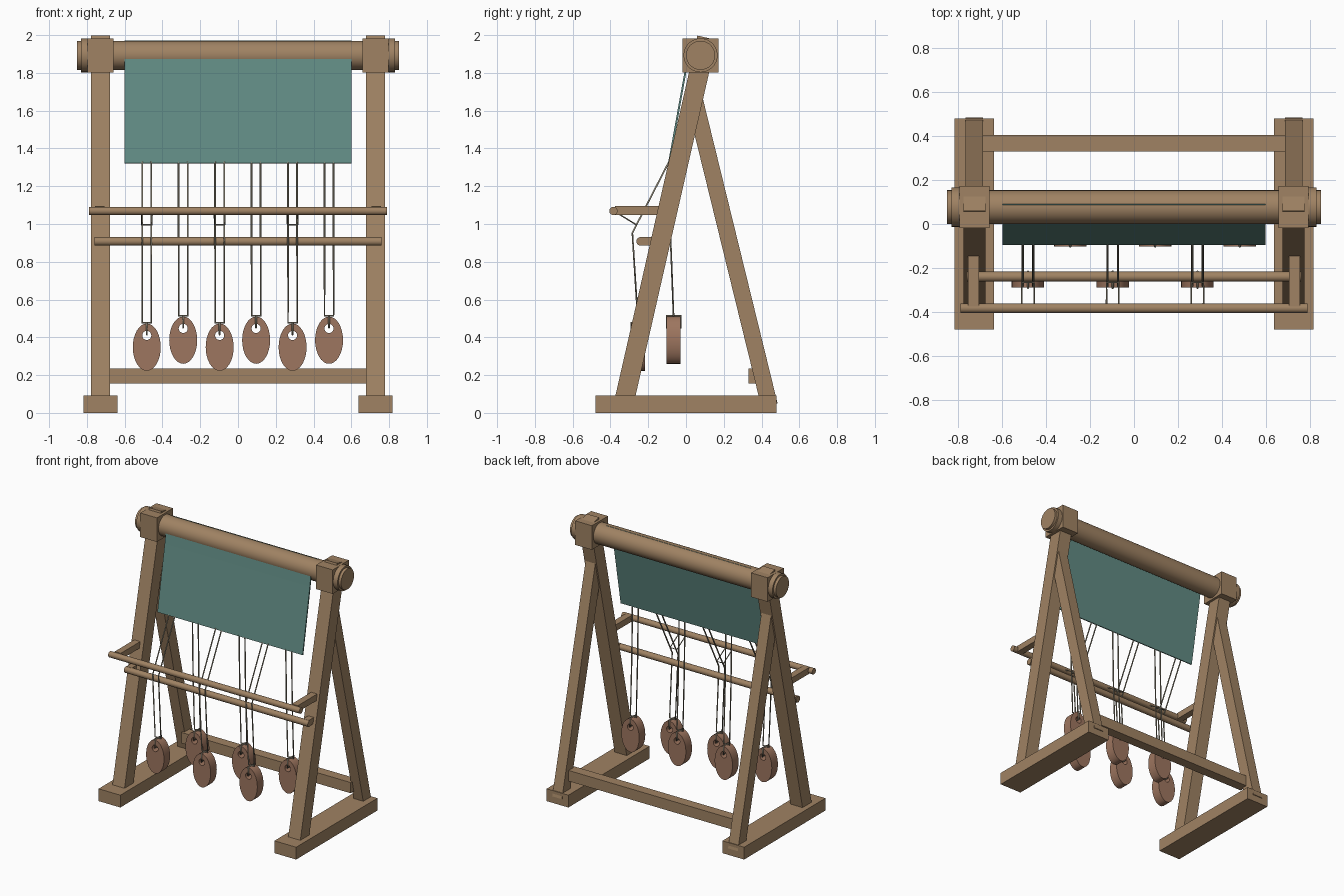
import bpy, bmesh, math
from mathutils import Vector

if "Cube" in bpy.data.objects:
    bpy.data.objects.remove(bpy.data.objects["Cube"])


def material(name, rgb):
    m = bpy.data.materials.new(name)
    m.diffuse_color = (*rgb, 1)
    m.use_nodes = True
    m.node_tree.nodes["Principled BSDF"].inputs["Base Color"].default_value = m.diffuse_color
    return m


WOOD = material("wood", (0.35, 0.225, 0.125))
CLOTH = material("cloth", (0.12, 0.26, 0.23))
CLAY = material("clay", (0.34, 0.18, 0.115))
YARN = material("yarn", (0.30, 0.27, 0.20))


def mesh_object(name, bm, mat, smooth=False):
    bmesh.ops.recalc_face_normals(bm, faces=bm.faces)
    me = bpy.data.meshes.new(name)
    bm.to_mesh(me)
    bm.free()
    me.materials.append(mat)
    ob = bpy.data.objects.new(name, me)
    bpy.context.collection.objects.link(ob)
    if smooth:
        bpy.ops.object.select_all(action='DESELECT')
        bpy.context.view_layer.objects.active = ob
        ob.select_set(True)
        bpy.ops.object.shade_smooth_by_angle(angle=math.radians(35))
    return ob


def box(name, lo, hi, mat=WOOD):
    bm = bmesh.new()
    bmesh.ops.create_cube(bm, size=1)
    lo, hi = Vector(lo), Vector(hi)
    for v in bm.verts:
        v.co = (lo + hi) / 2 + Vector(a * b for a, b in zip(v.co, hi - lo))
    return mesh_object(name, bm, mat)


def rod(name, x0, x1, y, z, r, sides=32):
    # round bar along x
    bm = bmesh.new()
    bmesh.ops.create_cone(bm, cap_ends=True, segments=sides, radius1=r, radius2=r, depth=x1 - x0)
    for v in bm.verts:
        a, b, c = v.co
        v.co = ((x0 + x1) / 2 + c, y + a, z + b)
    return mesh_object(name, bm, WOOD, True)


def leaning_post(name, x, foot, top, width, depth):
    # square post leaning in the yz plane
    ob = box(name, (-width / 2, -depth / 2, 0), (width / 2, depth / 2, 1))
    d = Vector((0, top[0] - foot[0], top[1] - foot[1]))
    for v in ob.data.vertices:
        v.co.z *= d.length
    ob.location = (x, *foot)
    ob.rotation_euler.x = math.atan2(-d.y, d.z)
    return ob


def yarn(name, paths, r=0.005):
    cu = bpy.data.curves.new(name, 'CURVE')
    cu.dimensions = '3D'
    cu.bevel_depth = r
    cu.bevel_resolution = 1
    cu.use_fill_caps = True
    for pts, closed in paths:
        s = cu.splines.new('POLY')
        s.points.add(len(pts) - 1)
        for p, c in zip(s.points, pts):
            p.co = (*c, 1)
        s.use_cyclic_u = closed
    cu.materials.append(YARN)
    ob = bpy.data.objects.new(name, cu)
    bpy.context.collection.objects.link(ob)
    bpy.ops.object.select_all(action='DESELECT')
    bpy.context.view_layer.objects.active = ob
    ob.select_set(True)
    bpy.ops.object.convert(target='MESH')


def weight(name, x, y, z, n=32):
    # oval clay disc with a hanging hole
    bm = bmesh.new()
    rings = []
    for rx, rz, dz, dy in ((0.074, 0.125, 0, -0.036), (0.074, 0.125, 0, 0.036),
                           (0.024, 0.024, 0.062, 0.036), (0.024, 0.024, 0.062, -0.036)):
        rings.append([bm.verts.new((x + rx * math.cos(t), y + dy, z + dz + rz * math.sin(t)))
                      for t in (2 * math.pi * i / n for i in range(n))])
    for k in range(4):
        a, b = rings[k], rings[(k + 1) % 4]
        for i in range(n):
            j = (i + 1) % n
            bm.faces.new((a[i], a[j], b[j], b[i]))
    mesh_object(name, bm, CLAY, True)


# Side frames
for s, side in ((-1, "left"), (1, "right")):
    x = s * 0.727
    box(f"foot_{side}", (x - 0.09, -0.48, 0), (x + 0.09, 0.48, 0.092))
    leaning_post(f"front_leg_{side}", x, (-0.332, 0.04), (0.111, 1.986), 0.10, 0.104)
    leaning_post(f"back_leg_{side}", x, (0.442, 0.04), (0.045, 1.66), 0.08, 0.088)
    box(f"bearing_block_{side}", (x - 0.069, -0.018, 1.803), (x + 0.069, 0.172, 1.983))
    c = s * 0.814
    rod(f"beam_collar_{side}", c - 0.018, c + 0.018, 0.077, 1.893, 0.09)
    # brackets for the two rods
    b = s * 0.732
    box(f"upper_bracket_{side}", (b - 0.025, -0.375, 1.047), (b + 0.025, -0.10, 1.094))
    box(f"lower_bracket_{side}", (b - 0.023, -0.24, 0.886), (b + 0.023, -0.13, 0.932))

# Cross members
box("back_rail", (-0.70, 0.33, 0.155), (0.70, 0.405, 0.235))
rod("cloth_beam", -0.852, 0.852, 0.077, 1.893, 0.077)
rod("heddle_rod", -0.79, 0.79, -0.384, 1.069, 0.022, 24)
rod("shed_rod", -0.76, 0.76, -0.24, 0.908, 0.023, 24)

# Woven cloth
profile = [(0.092, 1.966), (0.015, 1.922), (-0.004, 1.80), (-0.09, 1.322)]
bm = bmesh.new()
rows = [[bm.verts.new((x, y, z)) for x in (-0.6, 0.6)] for y, z in profile]
for p, q in zip(rows, rows[1:]):
    bm.faces.new((p[0], p[1], q[1], q[0]))
cloth = mesh_object("cloth", bm, CLOTH)
mod = cloth.modifiers.new("thickness", 'SOLIDIFY')
mod.thickness = 0.01
mod.offset = 0

# Warp threads and hanging weights, alternating front and back
for i in range(6):
    x = -0.483 + i * 0.193
    front = i % 2 == 0
    wy, wz = (-0.254, 0.348) if front else (-0.066, 0.385)
    bend = (-0.284, 0.953) if front else (-0.082, 0.93)
    top = wz + 0.129
    weight(f"weight_{i + 1}", x, wy, wz)
    half = [[(x + o, -0.09, 1.33), (x + o, *bend), (x + o, wy, top), (x, wy, top)]
            for o in (-0.024, 0.024)]
    hole = wz + 0.066
    loop = [(x, wy - 0.038, hole), (x, wy - 0.038, top), (x, wy + 0.038, top), (x, wy + 0.038, hole)]
    yarn(f"warp_threads_{i + 1}", [(half[0], False), (half[1], False), (loop, True)])
    if front:
        yarn(f"heddle_loop_{i + 1}", [([(x - 0.028, -0.375, 1.065), (x - 0.028, -0.265, 0.997),
                                        (x + 0.028, -0.265, 0.997), (x + 0.028, -0.375, 1.065)], False)], 0.004)
